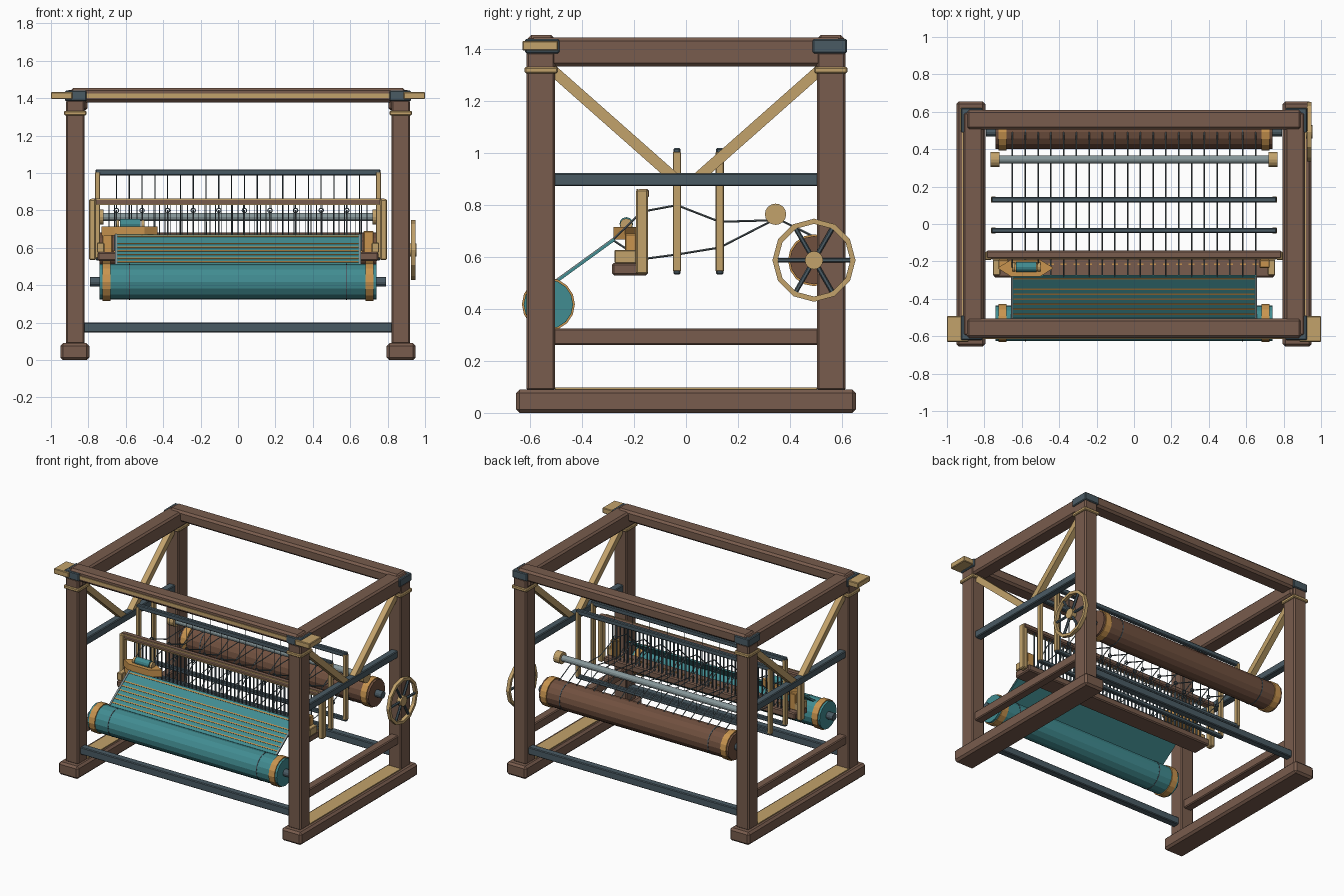
import bpy, bmesh, math
from mathutils import Vector, Matrix

if "Cube" in bpy.data.objects:
    bpy.data.objects.remove(bpy.data.objects["Cube"])


def material(name, code):
    rgb = [int(code[i:i + 2], 16) / 255 for i in (0, 2, 4)]
    m = bpy.data.materials.new(name)
    m.diffuse_color = [c / 12.92 if c < 0.04 else ((c + 0.055) / 1.055) ** 2.4 for c in rgb] + [1]
    m.use_nodes = True
    m.node_tree.nodes["Principled BSDF"].inputs["Base Color"].default_value = m.diffuse_color
    return m


BROWN = material("brown timber", "785C4D")
BEAM = material("dark brown roller", "70503F")
TAN = material("pale wood", "C2A26B")
HONEY = material("honey wood", "C8944F")
STEEL = material("dark steel", "4A5B64")
TEAL = material("teal cloth", "418C91")
GREY = material("light metal", "87979A")
THREAD = material("grey thread", "69757A")


def box(bm, x, y, z, bevel=0.0):
    """Box from (min, max) pairs."""
    size = Matrix.Diagonal((x[1] - x[0], y[1] - y[0], z[1] - z[0], 1))
    mid = Matrix.Translation((sum(x) / 2, sum(y) / 2, sum(z) / 2))
    vs = bmesh.ops.create_cube(bm, size=1, matrix=mid @ size)["verts"]
    if bevel:
        edges = list({e for v in vs for e in v.link_edges})
        bmesh.ops.bevel(bm, geom=edges, offset=bevel, segments=1, affect='EDGES')


def rod(bm, a, b, r, n=6, turn=0.0):
    """Cylinder between two points."""
    a, b = Vector(a), Vector(b)
    d = b - a
    m = Matrix.Translation((a + b) / 2) @ d.to_track_quat('Z', 'Y').to_matrix().to_4x4()
    bmesh.ops.create_cone(bm, cap_ends=True, segments=n, radius1=r, radius2=r,
                          depth=d.length, matrix=m @ Matrix.Rotation(turn, 4, 'Z'))


def ring(bm, c, r0, r1, w, n, axis='X'):
    """Flat hoop of rectangular section around the x or y axis."""
    rows = []
    for i in range(n):
        t = 2 * math.pi * i / n
        row = []
        for r, s in ((r0, -w), (r1, -w), (r1, w), (r0, w)):
            p, q = r * math.cos(t), r * math.sin(t)
            off = (s / 2, p, q) if axis == 'X' else (p, s / 2, q)
            row.append(bm.verts.new(Vector(c) + Vector(off)))
        rows.append(row)
    for i in range(n):
        a, b = rows[i], rows[(i + 1) % n]
        for k in range(4):
            bm.faces.new((a[k], a[(k + 1) % 4], b[(k + 1) % 4], b[k]))


def part(name, mat, build):
    bm = bmesh.new()
    build(bm)
    bmesh.ops.recalc_face_normals(bm, faces=bm.faces)
    me = bpy.data.meshes.new(name)
    bm.to_mesh(me)
    bm.free()
    me.materials.append(mat)
    ob = bpy.data.objects.new(name, me)
    bpy.context.collection.objects.link(ob)
    return ob


def span(s, a, b):
    return tuple(sorted((s * a, s * b)))


SIDES = (-1, 1)
XS = [-0.65 + 1.3 * i / 19 for i in range(20)]

# Timber frame
for s in SIDES:
    tag = "left" if s < 0 else "right"
    part(tag + "_foot", BROWN, lambda bm: box(bm, span(s, .795, .95), (-.655, .655), (0, .09), .014))
    part(tag + "_foot_plank", TAN, lambda bm: box(bm, span(s, .82, .92), (-.505, .505), (.088, .097)))
    part(tag + "_top_rail", BROWN, lambda bm: box(bm, span(s, .805, .915), (-.6, .6), (1.335, 1.445), .012))
    part(tag + "_lower_rail", BROWN, lambda bm: box(bm, span(s, .84, .9), (-.51, .51), (.262, .325), .006))
    part(tag + "_steel_rail", STEEL, lambda bm: box(bm, span(s, .845, .895), (-.51, .51), (.873, .923), .005))
    for e in SIDES:
        end = "_front" if e < 0 else "_back"
        part(tag + end + "_post", BROWN,
             lambda bm: box(bm, span(s, .82, .92), span(e, .505, .615), (.085, 1.39), .008))
        part(tag + end + "_collar", TAN,
             lambda bm: box(bm, span(s, .81, .93), span(e, .493, .622), (1.308, 1.332), .005))
        part(tag + end + "_corner_plate", STEEL,
             lambda bm: box(bm, span(s, .81, .925), span(e, .488, .62), (1.385, 1.44), .005))

        def brace(bm):
            a, b = Vector((s * .87, e * .52, 1.325)), Vector((s * .87, e * .045, .905))
            d = b - a
            m = Matrix.Translation((a + b) / 2) @ d.to_track_quat('Z', 'X').to_matrix().to_4x4()
            bmesh.ops.create_cube(bm, size=1, matrix=m @ Matrix.Diagonal((.042, .042, d.length, 1)))
        part(tag + end + "_brace", TAN, brace)
    part(tag + "_rail_end", TAN, lambda bm: box(bm, span(s, .885, 1), (-.63, -.493), (1.395, 1.433), .004))
for e in SIDES:
    end = "front" if e < 0 else "back"
    part(end + "_top_rail", BROWN, lambda bm: box(bm, (-.895, .895), span(e, .505, .61), (1.378, 1.455), .014))
    part(end + "_stretcher", STEEL, lambda bm: box(bm, (-.825, .825), span(e, .535, .585), (.148, .2), .005))
part("front_rail_strip", TAN, lambda bm: box(bm, (-.81, .81), (-.615, -.606), (1.402, 1.425)))


# Cloth and warp rollers
def roller(name, mat, y, z, r):
    part(name, mat, lambda bm: rod(bm, (-.74, y, z), (.74, y, z), r, 16))
    part(name + "_axle", STEEL, lambda bm: rod(bm, (-.79, y, z), (.79, y, z), .025, 12))
    part(name + "_bands", HONEY, lambda bm: [ring(bm, (s * .703, y, z), r - .01, r + .007, .045, 16) for s in SIDES])
    part(name + "_cords", STEEL, lambda bm: [ring(bm, (s * .58, y, z), r - .01, r + .002, .006, 16) for s in SIDES])


roller("cloth_roller", TEAL, -.53, .418, .095)
roller("warp_roller", BEAM, .493, .588, .093)


# Woven cloth sheet with bands and selvages
LOW, HIGH = Vector((0, -.5, .505)), Vector((0, -.275, .668))
SLOPE = HIGH - LOW
UP = Vector((0, -SLOPE.z, SLOPE.y)).normalized()


def sheet(bm, x0, x1, t0, t1, lift, thick):
    vs = []
    for h in (lift, lift + thick):
        for x, t in ((x0, t0), (x1, t0), (x1, t1), (x0, t1)):
            vs.append(bm.verts.new(LOW + SLOPE * t + UP * h + Vector((x, 0, 0))))
    bm.faces.new(vs[:4])
    bm.faces.new(vs[4:])
    for k in range(4):
        j = (k + 1) % 4
        bm.faces.new((vs[k], vs[j], vs[j + 4], vs[k + 4]))


part("cloth", TEAL, lambda bm: sheet(bm, -.655, .655, 0, 1, -.005, .01))
part("cloth_stripes", HONEY, lambda bm: [sheet(bm, -.645, .645, t, t + .028, .005, .003)
                                         for t in (.08, .2, .32, .44, .56, .68, .92)])
part("cloth_selvages", GREY, lambda bm: [sheet(bm, s * .652 - .006, s * .652 + .006, 0, 1, .005, .004) for s in SIDES])

# Back rest
part("back_rest", GREY, lambda bm: rod(bm, (-.73, .345, .765), (.73, .345, .765), .022, 12))
part("back_rest_caps", TAN, lambda bm: [rod(bm, (s * .72, .345, .765), (s * .768, .345, .765), .041, 16) for s in SIDES])

# Heddle shafts, each carrying every other thread
for k, (y, eye) in enumerate(((-.035, .8), (.13, .637))):
    name = ("front", "rear")[k] + "_shaft"
    part(name + "_uprights", TAN, lambda bm: [box(bm, span(s, .738, .764), (y - .016, y + .016), (.545, 1.005), .003)
                                              for s in SIDES])
    part(name + "_bars", STEEL, lambda bm: [box(bm, (-.762, .762), (y - .014, y + .014), z, .005)
                                            for z in ((.533, .56), (.987, 1.02))])

    def heddles(bm):
        for x in XS[k::2]:
            rod(bm, (x, y, .55), (x, y, eye - .012), .003, 4)
            rod(bm, (x, y, eye + .012), (x, y, 1), .003, 4)
            ring(bm, (x, y, eye), .009, .015, .006, 10, 'Y')
    part(name + "_heddles", STEEL, heddles)


# Warp threads forming an open shed
def warp(bm):
    up = ((-.28, .668), (-.17, .775), (-.035, .8), (.13, .736), (.335, .742))
    down = ((-.28, .665), (-.17, .592), (-.035, .61), (.13, .637), (.335, .742))
    tail = ((.365, .742), (.49, .68))
    for i, x in enumerate(XS):
        path = (down if i % 2 else up) + tail
        for a, b in zip(path, path[1:]):
            rod(bm, (x, *a), (x, *b), .004, 4)


part("warp_threads", THREAD, warp)

# Beater with reed and shuttle race
part("beater_uprights", TAN, lambda bm: [box(bm, span(s, .76, .797), (-.193, -.147), (.535, .86), .006) for s in SIDES])
part("beater_cap", BROWN, lambda bm: box(bm, (-.79, .79), (-.185, -.142), (.828, .863), .007))
part("beater_cap_trim", TAN, lambda bm: [box(bm, (-.76, .76), (-.19, -.184), (z, z + .007)) for z in (.828, .856)])
part("race_beam", BROWN, lambda bm: box(bm, (-.75, .75), (-.285, -.147), (.53, .577), .007))
part("race_ends", TAN, lambda bm: [box(bm, span(s, .715, .755), (-.275, -.19), (.575, .628), .004) for s in SIDES])
part("race_guides", HONEY, lambda bm: [box(bm, span(s, .672, .725), (-.235, -.19), (.575, .69), .004) for s in SIDES])
part("race_pins", HONEY, lambda bm: [box(bm, (x - .016, x + .016), (-.22, -.212), (.575, .585)) for x in XS])
part("reed_dents", STEEL, lambda bm: [box(bm, (x - .002, x + .002), (-.172, -.16), (.575, .83))
                                      for x in [-.69 + .03 * i for i in range(47)]])


# Shuttle with pointed ends and a thread bobbin
def shuttle(bm):
    outline = ((-.73, -.235), (-.66, -.28), (-.5, -.28), (-.43, -.235), (-.5, -.192), (-.66, -.192))
    f = bm.faces.new([bm.verts.new((x, y, .667)) for x, y in outline])
    top = bmesh.ops.extrude_face_region(bm, geom=[f])["geom"]
    bmesh.ops.translate(bm, vec=(0, 0, .048), verts=[g for g in top if isinstance(g, bmesh.types.BMVert)])


part("shuttle", HONEY, shuttle)
part("bobbin", TEAL, lambda bm: rod(bm, (-.63, -.23, .728), (-.52, -.23, .728), .026, 12))
part("bobbin_ends", TAN, lambda bm: [rod(bm, (x, -.23, .725), (x + .015, -.23, .725), .024, 12) for x in (-.65, -.515)])

# Hand wheel on the right rear post
C = Vector((.938, .493, .588))
part("wheel_rim", TAN, lambda bm: ring(bm, C, .14, .16, .024, 12))
part("wheel_hub", TAN, lambda bm: rod(bm, C - Vector((.018, 0, 0)), C + Vector((.016, 0, 0)), .035, 16))
part("wheel_spokes", STEEL, lambda bm: [
    rod(bm, C, C + .145 * Vector((0, math.cos(t), math.sin(t))), .009, 6)
    for t in [i * math.pi / 3 for i in range(6)]])
